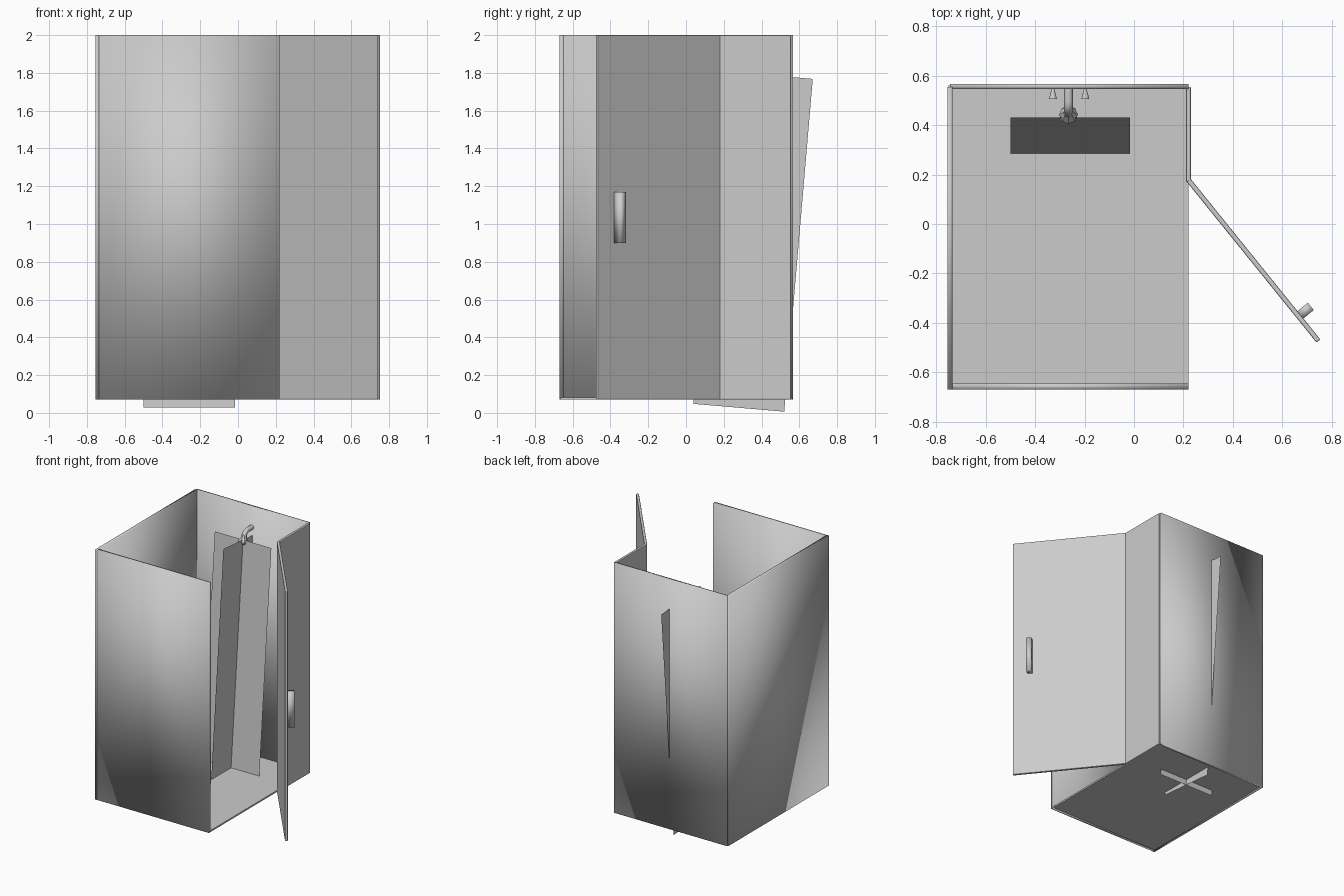
import bpy
import bmesh
import math
from mathutils import Matrix, Vector

cube = bpy.data.objects.get("Cube")
if cube:
    bpy.data.objects.remove(cube, do_unlink=True)

grey = bpy.data.materials.new("plain_grey")
grey.use_nodes = True
GREY = (0.6, 0.6, 0.6, 1)
grey.diffuse_color = GREY
grey.node_tree.nodes["Principled BSDF"].inputs["Base Color"].default_value = GREY

BOTTOM, TOP = 0.07, 2.0


def finish(name, bm, smooth=False, matrix=Matrix()):
    mesh = bpy.data.meshes.new(name)
    bm.to_mesh(mesh)
    bm.free()
    mesh.materials.append(grey)
    for poly in mesh.polygons:
        poly.use_smooth = smooth
    obj = bpy.data.objects.new(name, mesh)
    obj.matrix_world = matrix
    bpy.context.collection.objects.link(obj)
    return obj


def box(name, low, high, smooth=False, bevel=0, matrix=Matrix()):
    low, high = Vector(low), Vector(high)
    bm = bmesh.new()
    bmesh.ops.create_cube(bm, size=1)
    bmesh.ops.scale(bm, vec=high - low, verts=bm.verts)
    bmesh.ops.translate(bm, vec=(low + high) / 2, verts=bm.verts)
    if bevel:
        bmesh.ops.bevel(bm, geom=bm.edges[:], offset=bevel, segments=2,
                        profile=0.5, affect='EDGES')
    return finish(name, bm, smooth, matrix)


def lathe(name, profile, sides, matrix):
    """Revolve (radius, height) rings around local z and cap both ends."""
    bm = bmesh.new()
    rings = []
    for r, h in profile:
        rings.append([bm.verts.new((r * math.cos(i * math.tau / sides),
                                    r * math.sin(i * math.tau / sides), h))
                      for i in range(sides)])
    for a, b in zip(rings, rings[1:]):
        for i in range(sides):
            j = (i + 1) % sides
            bm.faces.new((a[i], a[j], b[j], b[i]))
    bm.faces.new(rings[0][::-1])
    bm.faces.new(rings[-1])
    bmesh.ops.recalc_face_normals(bm, faces=bm.faces)
    return finish(name, bm, False, matrix)


# Stall floor and walls; the broad walls are softly shaded
box("floor", (-0.75, -0.665, BOTTOM), (0.22, 0.56, BOTTOM + 0.012))
box("right_wall", (-0.755, -0.67, BOTTOM), (-0.735, 0.555, TOP), smooth=True)
box("back_wall", (-0.745, 0.547, BOTTOM), (0.22, 0.567, TOP), smooth=True)
box("front_wall", (-0.735, -0.67, BOTTOM), (0.22, -0.645, TOP), smooth=True)
box("left_wall", (0.21, 0.17, BOTTOM), (0.23, 0.555, TOP), bevel=0.005)

# Open door, swung outward about its hinge, with a pull bar
hinge = Matrix.Translation((0.22, 0.178, 0)) @ Matrix.Rotation(math.atan2(-0.65, 0.525), 4, 'Z')
box("door", (0, -0.01, BOTTOM), (0.837, 0.01, TOP), bevel=0.005, matrix=hinge)
box("door_handle", (0.69, 0.008, 0.9), (0.728, 0.064, 1.17), smooth=True, matrix=hinge)

# Crossed sheets of water leaning back toward the shower head
tilt = Matrix.Translation((-0.258, 0.355, 0.908)) @ Matrix.Rotation(math.radians(-4.9), 4, 'X')
for name, turn in (("water_sheet_wide", 0), ("water_sheet_deep", math.pi / 2)):
    bm = bmesh.new()
    bmesh.ops.create_grid(bm, x_segments=1, y_segments=1, size=0.5)
    bmesh.ops.scale(bm, vec=(0.483, 1.768, 1), verts=bm.verts)
    stand = Matrix.Rotation(turn, 4, 'Z') @ Matrix.Rotation(math.pi / 2, 4, 'X')
    finish(name, bm, False, tilt @ stand)

# Curved pipe out of the back wall
curve = bpy.data.curves.new("shower_pipe", 'CURVE')
curve.dimensions = '3D'
curve.bevel_depth = 0.018
curve.bevel_resolution = 2
curve.use_fill_caps = True
spline = curve.splines.new('POLY')
path = [(0.55, 1.84)]
for k in range(6):
    a = math.radians(15 * k)
    path.append((0.495 - 0.04 * math.sin(a), 1.80 + 0.04 * math.cos(a)))
spline.points.add(len(path) - 1)
for point, (y, z) in zip(spline.points, path):
    point.co = (-0.265, y, z, 1)
pipe = bpy.data.objects.new("shower_pipe", curve)
curve.materials.append(grey)
bpy.context.collection.objects.link(pipe)

# Flared shower head
head = Matrix.Translation((-0.265, 0.455, 1.815)) @ Matrix.Rotation(math.radians(165), 4, 'X')
lathe("shower_head", [(0.018, 0), (0.022, 0.02), (0.038, 0.05), (0.03, 0.065)], 8, head)

# Pair of flared taps
for name, x in (("right_tap", -0.328), ("left_tap", -0.197)):
    lathe(name, [(0.005, 0), (0.016, 0.042)], 12,
          Matrix.Translation((x, 0.548, 1.0)) @ Matrix.Rotation(math.pi / 2, 4, 'X'))
